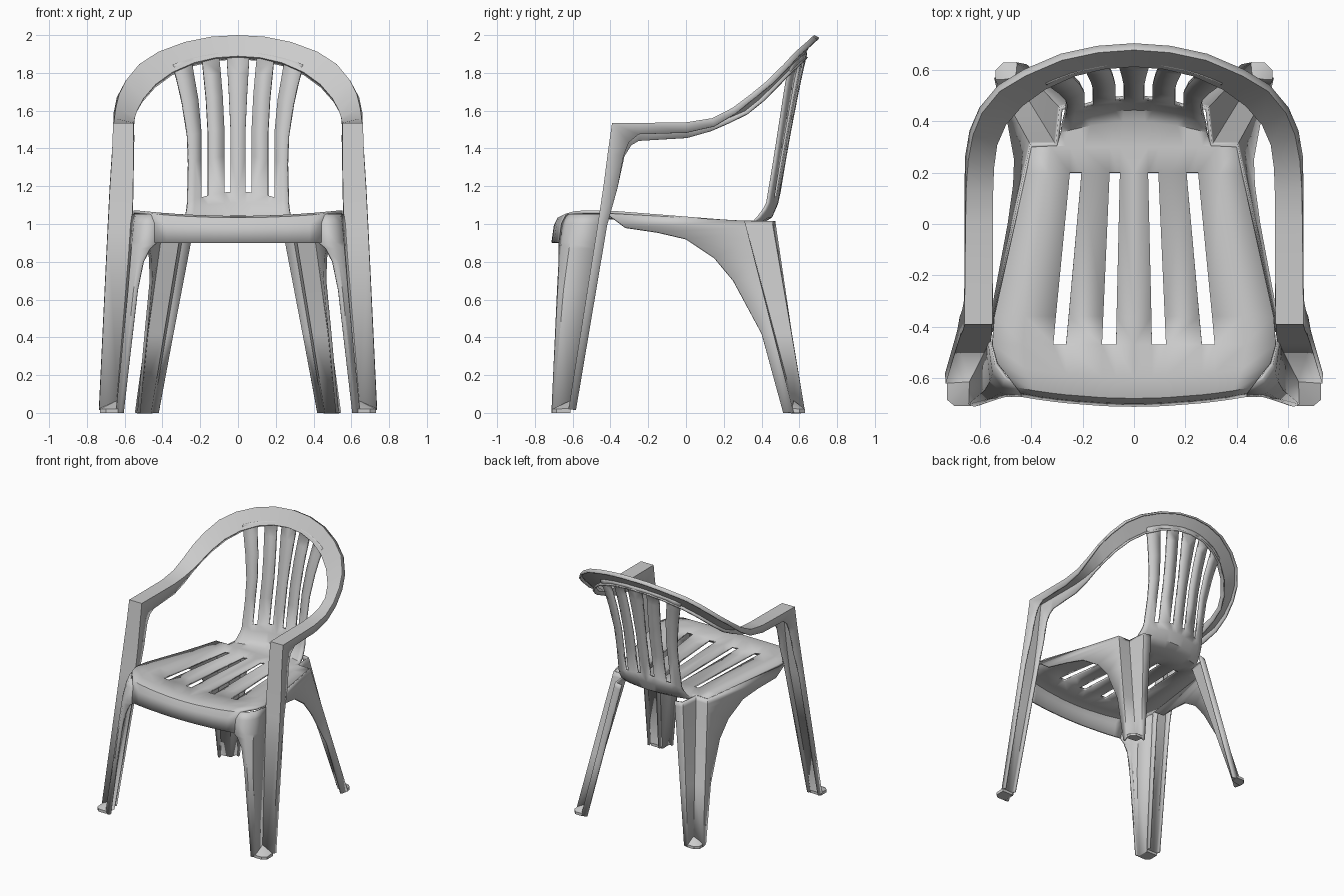
import bpy, bmesh
from mathutils import Vector

plastic = bpy.data.materials.new("light grey plastic")
plastic.diffuse_color = (0.6, 0.6, 0.6, 1)


def finish(bm, name, thickness):
    me = bpy.data.meshes.new(name)
    bm.to_mesh(me)
    bm.free()
    ob = bpy.data.objects.new(name, me)
    bpy.context.collection.objects.link(ob)
    me.materials.append(plastic)
    mir = ob.modifiers.new("mirror", 'MIRROR')
    mir.merge_threshold = 0.0005
    if thickness:
        sol = ob.modifiers.new("wall", 'SOLIDIFY')
        sol.thickness = thickness
        sol.offset = 0
    bpy.ops.object.select_all(action='DESELECT')
    ob.select_set(True)
    bpy.context.view_layer.objects.active = ob
    bpy.ops.object.shade_smooth_by_angle(angle=0.6)
    return ob


def sheet(name, rows, is_hole=lambda r, c: False, thickness=0.016, flip=False):
    """Skin rows of points into a mirrored, thickened panel."""
    bm = bmesh.new()
    vs = [[bm.verts.new(p) for p in row] for row in rows]
    for r in range(len(vs) - 1):
        for c in range(len(vs[r]) - 1):
            if not is_hole(r, c):
                f = [vs[r][c], vs[r][c + 1], vs[r + 1][c + 1], vs[r + 1][c]]
                bm.faces.new(f[::-1] if flip else f)
    loose = [v for v in bm.verts if not v.link_faces]
    bmesh.ops.delete(bm, geom=loose, context='VERTS')
    return finish(bm, name, thickness)


def hull(name, pts):
    bm = bmesh.new()
    for x, y, z in pts:
        bm.verts.new((x, y, z))
        bm.verts.new((x, y, 0))
    bmesh.ops.convex_hull(bm, input=bm.verts)
    finish(bm, name, 0)


# Seat and back: one sheet. Row = centre y, centre z, plan curve, lift, column x's
seat = (0.07, 0.125, 0.265, 0.315)
seat_b = (0.055, 0.095, 0.205, 0.25)
back = (0.04, 0.073, 0.16, 0.195)
stations = [
    (-.705, .90, .2, 0, seat, .44),
    (-.692, .99, .2, .05, seat, .44),
    (-.675, 1.027, .2, .1, seat, .46),
    (-.64, 1.035, .2, .1, seat, .495),
    (-.60, 1.035, .2, .1, seat, .533),
    (-.47, 1.033, 0, .1, seat, .553),
    (-.36, 1.030, 0, .1, (.068, .12, .255, .305), .545),
    (.20, 1.012, 0, .02, seat_b, .42),
    (.30, 1.010, 0, 0, seat_b, .40),
    (.305, 1.010, 0, 0, (.05, .09, .19, .235), .30),
    (.40, 1.010, .5, 0, (.045, .08, .17, .21), .285),
    (.45, 1.04, .8, 0, back, .28),
    (.48, 1.11, .85, -.4, back, .272),
    (.493, 1.17, .85, -.8, back, .268),
    (.525, 1.36, .85, -.6, back, .263),
    (.55, 1.50, .85, -.5, back, .268),
    (.585, 1.68, .8, -.5, (.048, .082, .17, .212), .295),
    (.61, 1.80, .75, -.5, (.055, .092, .182, .232), .32),
    (.63, 1.885, .7, -.55, (.06, .1, .19, .245), .34),
    (.634, 1.91, .7, -.55, (.06, .1, .19, .245), .345),
]
rows = []
for y, z, k, lift, xs, edge in stations:
    s = -1 if y > .35 else 1
    rows.append([(x, y + s * k * x * x, z + lift * x * x)
                 for x in (0, *xs, (xs[-1] + edge) / 2, edge)])
slot_rows = {5, 6, 13, 14, 15, 16, 17}
sheet("seat_and_back", rows, lambda r, c: r in slot_rows and c in (1, 3))

# Front leg channel, armrest and top arch: outer edge, inner edge, lip depths
path = [
    ((.73, -.617, .02), (.64, -.617, .02), .035, .035),
    ((.683, -.462, 1.0), (.565, -.462, 1.0), .045, .045),
    ((.673, -.432, 1.2), (.56, -.432, 1.2), .07, .07),
    ((.662, -.41, 1.37), (.558, -.41, 1.37), .08, .085),
    ((.657, -.388, 1.53), (.557, -.388, 1.53), .13, .15),
    ((.655, -.25, 1.53), (.556, -.25, 1.53), .055, .09),
    ((.652, 0, 1.533), (.555, 0, 1.53), .05, .075),
    ((.65, .14, 1.555), (.555, .12, 1.54), .04, .05),
    ((.643, .25, 1.61), (.552, .22, 1.562), .03, .03),
    ((.625, .35, 1.685), (.54, .31, 1.60), .025, .025),
    ((.59, .435, 1.755), (.505, .39, 1.665), .025, .025),
    ((.52, .52, 1.84), (.44, .465, 1.74), .025, .025),
    ((.42, .58, 1.905), (.35, .53, 1.805), .025, .025),
    ((.28, .64, 1.957), (.235, .582, 1.855), .025, .025),
    ((.14, .67, 1.985), (.12, .61, 1.882), .025, .025),
    ((0, .68, 1.993), (0, .62, 1.89), .025, .025),
]
mid = [(Vector(o) + Vector(i)) / 2 for o, i, _, _ in path]
rows = []
for n, (o, i, d_out, d_in) in enumerate(path):
    o, i = Vector(o), Vector(i)
    before = (mid[n] - mid[max(n - 1, 0)]).normalized()
    after = (mid[min(n + 1, len(mid) - 1)] - mid[n]).normalized()
    tangent = before + after
    if n == len(path) - 1:
        tangent = Vector((-1, 0, 0))
    up = (o - i).cross(tangent).normalized()
    rows.append([i - up * d_in, i, o, o - up * d_out])
sheet("front_leg_armrest_and_arch", rows, thickness=0.014)

# Front leg inner panel, wrapping from the apron round to the channel
levels = [
    (1.05, (.44, -.632), (.50, -.60), (.535, -.55), (.555, -.45)),
    (1.0, (.44, -.652), (.51, -.63), (.545, -.58), (.562, -.46)),
    (.90, (.43, -.667), (.515, -.65), (.555, -.61), (.568, -.475)),
    (.87, (.465, -.667), (.52, -.653), (.557, -.615), (.57, -.48)),
    (.80, (.50, -.667), (.53, -.66), (.563, -.625), (.575, -.49)),
    (.65, (.53, -.675), (.55, -.672), (.575, -.645), (.587, -.515)),
    (0, (.605, -.70), (.62, -.705), (.64, -.70), (.64, -.615)),
]
sheet("front_leg_panel", [[(x, y, z) for x, y in pts] for z, *pts in levels])

# Back leg with its notch and the arched side skirt; skirt edge = z, y, x
skirt = [(1.055, -.42, .555), (.98, -.32, .545), (.955, -.15, .513), (.92, 0, .485),
         (.82, .15, .464), (.70, .25, .46), (.42, .40, .487), (0, .515, .525)]
top = [(.23, .465), (.285, .45), (.30, .305), (.40, .305)]
foot = [(.42, .615), (.455, .625), (.465, .575), (.54, .565)]
rows = []
for z, y, x in skirt:
    zl = min(z, 1.015)
    t = 1 - zl / 1.015
    row = [(a + (c - a) * t, b + (d - b) * t, zl) for (a, b), (c, d) in zip(top, foot)]
    rows.append(row + [(x, y, z)])
sheet("back_leg_and_skirt", rows)

# Feet: small sloped pads filling each notch
hull("front_foot", [(.635, -.71, .02), (.70, -.71, .02), (.73, -.685, .02),
                    (.73, -.612, .025), (.64, -.612, .065)])
hull("back_foot", [(.45, .63, .02), (.51, .63, .02), (.54, .60, .02),
                   (.54, .56, .025), (.465, .57, .065)])
